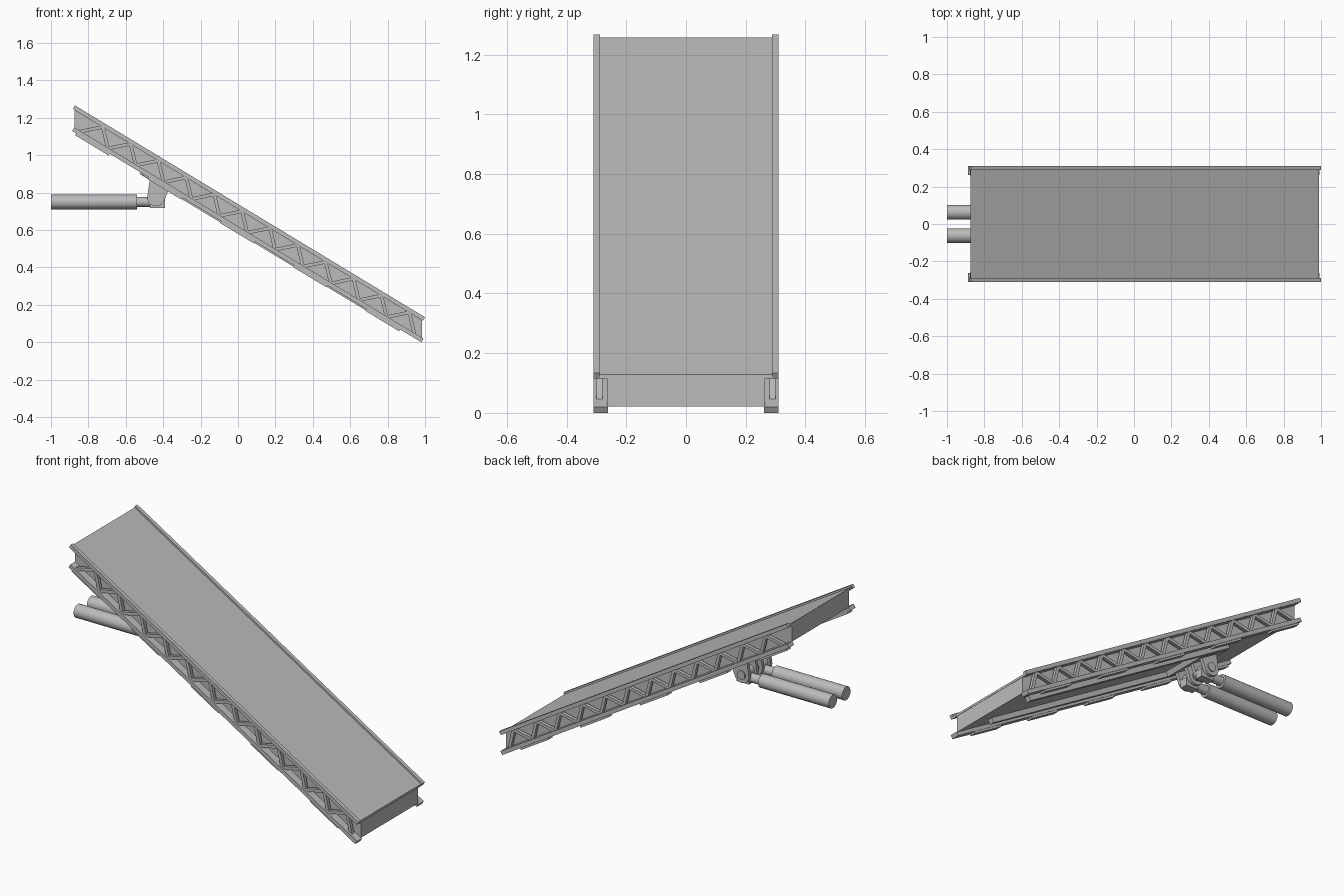
import bpy, bmesh, math
from mathutils import Vector

if "Cube" in bpy.data.objects:
    bpy.data.objects.remove(bpy.data.objects["Cube"], do_unlink=True)

SLOPE = 0.605                      # drop per unit of x
ANGLE = math.atan(SLOPE)
SKEW = math.sin(ANGLE) * math.cos(ANGLE)

grey = bpy.data.materials.new("plain_grey")
grey.use_nodes = True
COLOUR = (0.5, 0.5, 0.5, 1)
grey.diffuse_color = COLOUR
grey.node_tree.nodes["Principled BSDF"].inputs["Base Color"].default_value = COLOUR


def prism(name, outline, y0, y1):
    """Extrude an x-z outline from y0 to y1."""
    bm = bmesh.new()
    face = bm.faces.new([bm.verts.new((x, y0, z)) for x, z in outline])
    out = bmesh.ops.extrude_face_region(bm, geom=[face])
    moved = [v for v in out["geom"] if isinstance(v, bmesh.types.BMVert)]
    bmesh.ops.translate(bm, verts=moved, vec=(0, y1 - y0, 0))
    bmesh.ops.recalc_face_normals(bm, faces=bm.faces)
    mesh = bpy.data.meshes.new(name)
    bm.to_mesh(mesh)
    bm.free()
    mesh.materials.append(grey)
    obj = bpy.data.objects.new(name, mesh)
    bpy.context.collection.objects.link(obj)
    return obj


def beam(name, x0, x1, low, high, y0, y1, square=True):
    """Bar along the slope; low and high are its heights at x = 0."""
    shift = SKEW * (high - low) if square else 0
    points = [(x0, high), (x1, high), (x1 - shift, low), (x0 - shift, low)]
    outline = [(x, h - SLOPE * x) for x, h in points]
    return prism(name, outline, y0, y1)


def rod(name, a, b, radius, sides=32):
    a, b = Vector(a), Vector(b)
    bpy.ops.mesh.primitive_cylinder_add(vertices=sides, radius=radius,
                                        depth=(b - a).length, location=(a + b) / 2)
    obj = bpy.context.object
    obj.name = name
    obj.rotation_euler = (b - a).to_track_quat("Z", "Y").to_euler()
    obj.data.materials.append(grey)
    bpy.ops.object.shade_smooth_by_angle(angle=math.radians(35))
    return obj


def bar(name, a, b, width, y0, y1):
    """Flat strut between two x-z points."""
    a, b = Vector(a), Vector(b)
    d = (b - a).normalized() * width / 2
    n = Vector((-d.y, d.x))
    return prism(name, [a + n, b + n, b - n, a - n], y0, y1)


# Ramp body and deck
beam("ramp_body", -0.875, 0.985, 0.617, 0.72, -0.265, 0.265, False)
beam("deck", -0.875, 0.99, 0.714, 0.727, -0.29, 0.29, False)

for side, label in ((1, "left"), (-1, "right")):
    # Edge rails
    beam(f"top_rail_{label}", -0.872, 1.0, 0.714, 0.739, side * 0.288, side * 0.31)
    beam(f"top_rail_underside_{label}", -0.872, 0.99, 0.712, 0.722, side * 0.26, side * 0.305)
    beam(f"bottom_rail_{label}", -0.875, 0.992, 0.593, 0.62, side * 0.262, side * 0.31)

    # Zigzag lattice
    for i in range(12):
        x = -0.845 + i * 0.149
        foot = (x, 0.615 - SLOPE * x)
        peak = (x + 0.122, 0.714 - SLOPE * (x + 0.122))
        heel = (x + 0.149, 0.615 - SLOPE * (x + 0.149))
        bar(f"lattice_rise_{label}_{i}", foot, peak, 0.018, side * 0.279, side * 0.299)
        bar(f"lattice_fall_{label}_{i}", peak, heel, 0.018, side * 0.279, side * 0.299)

    # Foot pads under the rails
    for i in range(5):
        x = -0.865 + i * 0.388
        beam(f"rail_pad_{label}_{i}", x, x + 0.18, 0.58, 0.594, side * 0.266, side * 0.304)

    # Long runner under the body
    beam(f"runner_{label}", -0.5, 0.86, 0.584, 0.62, side * 0.135, side * 0.165)

    # Hydraulic ram
    y = side * 0.0625
    rod(f"ram_cylinder_{label}", (-1, y, 0.75), (-0.54, y, 0.75), 0.039)
    rod(f"ram_rod_{label}", (-0.54, y, 0.75), (-0.46, y, 0.75), 0.026)
    prism(f"rod_head_{label}", [(-0.47, 0.717), (-0.39, 0.717), (-0.39, 0.765),
                                (-0.47, 0.765)], y - 0.024, y + 0.024)
    rod(f"rod_eye_{label}", (-0.438, y - 0.024, 0.775), (-0.438, y + 0.024, 0.775), 0.036)

    # Mounting lugs and pivot pin
    for j, offset in enumerate((-0.037, 0.037)):
        arc = [(-0.438 + 0.048 * math.cos(t), 0.775 + 0.048 * math.sin(t))
               for t in (math.radians(185 + 20 * k) for k in range(8))]
        lug = arc + [(-0.362, 0.836), (-0.468, 0.9)]
        prism(f"lug_{label}_{j}", lug, y + offset - 0.01, y + offset + 0.01)
    rod(f"pivot_pin_{label}", (-0.438, y - 0.054, 0.775), (-0.438, y + 0.054, 0.775), 0.026)

# Mounting plate for the lugs
beam("mounting_plate", -0.51, -0.33, 0.582, 0.62, -0.135, 0.135)
